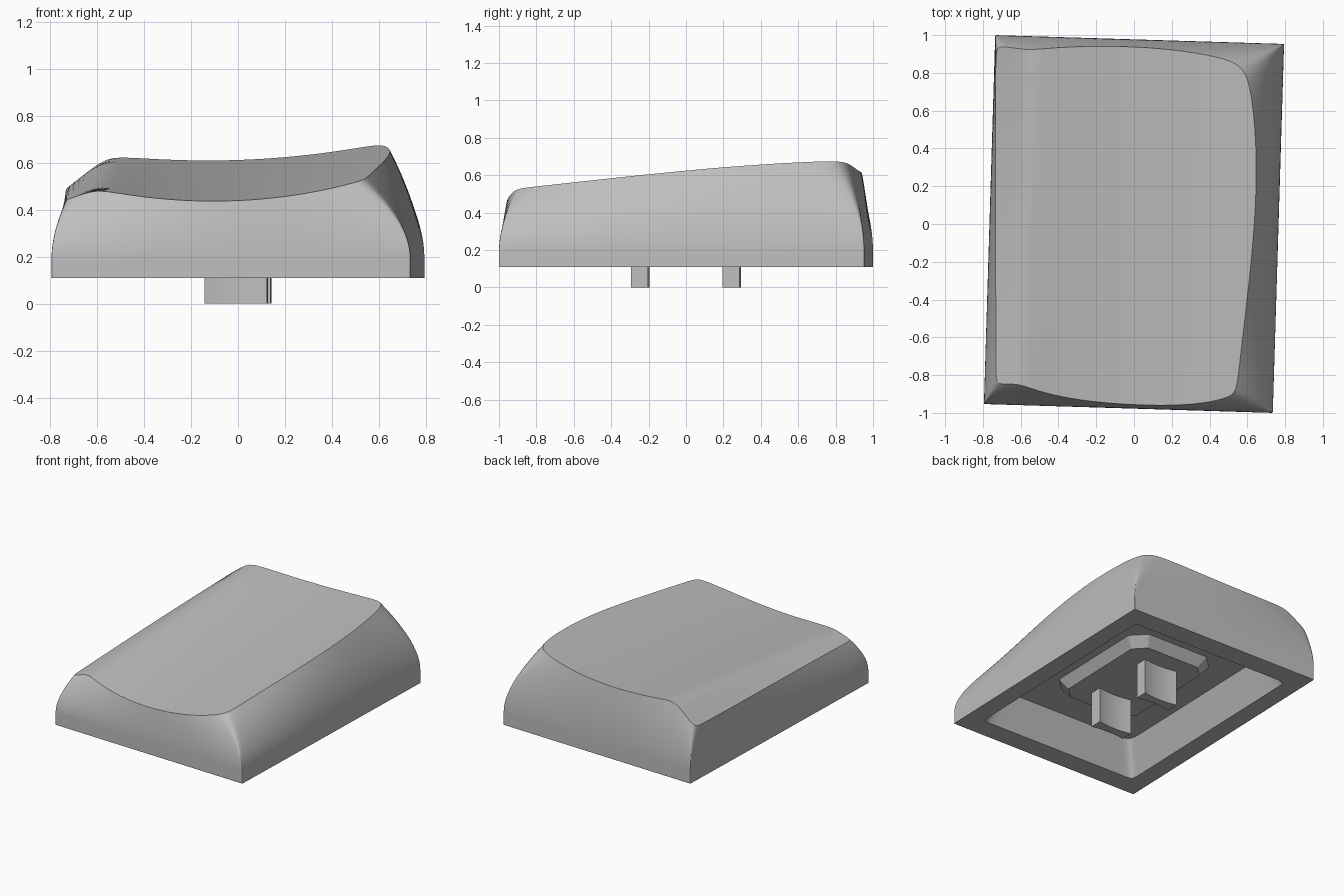
import bpy, bmesh
from math import sin, cos, pi, radians, sqrt

old = bpy.data.objects.get("Cube")
if old:
    bpy.data.objects.remove(old)

HALF_W, HALF_L = 0.765, 0.977
BASE_Z, BAND_Z, CEILING_Z = 0.11, 0.2, 0.33
TURN = radians(-1.75)
SEGS, WALL_RINGS, TOP_RINGS = 44, 16, 30

grey = bpy.data.materials.new("plain grey plastic")
grey.use_nodes = True
COLOUR = (0.52, 0.52, 0.52, 1)
grey.diffuse_color = COLOUR
grey.node_tree.nodes["Principled BSDF"].inputs["Base Color"].default_value = COLOUR


def turned(x, y):
    return x * cos(TURN) - y * sin(TURN), x * sin(TURN) + y * cos(TURN)


def finish(name, bm, angle=30):
    bmesh.ops.recalc_face_normals(bm, faces=bm.faces)
    mesh = bpy.data.meshes.new(name)
    bm.to_mesh(mesh)
    bm.free()
    mesh.materials.append(grey)
    obj = bpy.data.objects.new(name, mesh)
    bpy.context.collection.objects.link(obj)
    bpy.ops.object.select_all(action='DESELECT')
    obj.select_set(True)
    bpy.context.view_layer.objects.active = obj
    bpy.ops.object.shade_smooth_by_angle(angle=radians(angle))
    return obj


def add_ring(bm, points):
    return [bm.verts.new(p) for p in points]


def bridge(bm, a, b):
    n = len(a)
    for i in range(n):
        j = (i + 1) % n
        bm.faces.new((a[i], a[j], b[j], b[i]))


def rounded(u, v, n):
    # pulls the corners of the unit square in, softer for a small n
    s = (abs(u) ** n + abs(v) ** n) ** (-1 / n)
    return u * s, v * s


def wall_point(u, v, z):
    # walls lean in more with height and more towards the corners
    q = (max(0, z - BAND_Z) / 0.4) ** 1.8
    u, v = rounded(u, v, 22 / max(q, 0.05))
    right = HALF_W - q * (0.115 + 0.095 * v * v - 0.0675 * v)
    left = -HALF_W + q * (0.06 - 0.07 * v + 0.02 * v * v)
    back = HALF_L - q * (0.038 + 0.05 * u * u)
    front = -HALF_L + q * (0.057 + 0.138 * u * u - 0.06 * u)
    return turned(left + (right - left) * (u + 1) / 2,
                  front + (back - front) * (v + 1) / 2)


def top_height(x, y):
    # sloping dished top that rolls down along one long edge
    dish = 0.525 + 0.092 * y + (0.175 - 0.028 * y) * (x + 0.12) ** 2
    t = -0.585 + 0.03 * y - x
    return dish - (0.8 + 0.2 * y) * (t + sqrt(t * t + 0.0025)) / 2


def rim_height(u, v):
    low, high = BAND_Z, 0.9
    for _ in range(40):
        mid = (low + high) / 2
        if mid < top_height(*wall_point(u, v, mid)):
            low = mid
        else:
            high = mid
    return low


# Perimeter of the unit square, denser near the corners
side = [sin(pi * (i / SEGS - 0.5)) for i in range(SEGS)]
square = ([(t, -1) for t in side] + [(1, t) for t in side]
          + [(-t, 1) for t in side] + [(-1, -t) for t in side])

# Cap shell: outer walls
bm = bmesh.new()
rims = [rim_height(u, v) for u, v in square]
bottom = add_ring(bm, [(*wall_point(u, v, BASE_Z), BASE_Z) for u, v in square])
ring = bottom
for k in range(WALL_RINGS + 1):
    points = []
    for (u, v), rim in zip(square, rims):
        z = BAND_Z + (rim - BAND_Z) * k / WALL_RINGS
        points.append((*wall_point(u, v, z), z))
    upper = add_ring(bm, points)
    bridge(bm, ring, upper)
    ring = upper

# Cap shell: dished top
edge = [v.co.copy() for v in ring]
for k in range(TOP_RINGS - 1, 0, -1):
    f = k / TOP_RINGS
    inner = add_ring(bm, [(p.x * f, p.y * f, top_height(p.x * f, p.y * f)) for p in edge])
    bridge(bm, ring, inner)
    ring = inner
centre = bm.verts.new((0, 0, top_height(0, 0)))
for i, vert in enumerate(ring):
    bm.faces.new((vert, ring[(i + 1) % len(ring)], centre))

# Cap shell: bottom rim and hollow underside with leaning walls
ring = bottom
for half_x, half_y, z, n in ((0.635, 0.825, BASE_Z, 50), (0.535, 0.725, CEILING_Z, 22)):
    points = []
    for u, v in square:
        a, b = rounded(u, v, n)
        points.append((*turned(a * half_x, b * half_y), z))
    inner = add_ring(bm, points)
    bridge(bm, ring, inner)
    ring = inner
bm.faces.new(ring)
finish("cap_shell", bm)


def prism(name, sections, angle=30):
    # stacks (outline, z) sections and closes both ends
    bm = bmesh.new()
    rings = [add_ring(bm, [(*turned(x, y), z) for x, y in outline]) for outline, z in sections]
    for a, b in zip(rings, rings[1:]):
        bridge(bm, a, b)
    bm.faces.new(rings[0])
    bm.faces.new(rings[-1])
    return finish(name, bm, angle)


def cut_corner_rect(hx, hy, c):
    return [(hx - c, -hy), (hx, c - hy), (hx, hy - c), (hx - c, hy),
            (c - hx, hy), (-hx, hy - c), (-hx, c - hy), (c - hx, -hy)]


# Raised mount under the ceiling
prism("stem_mount", [(cut_corner_rect(0.29, 0.42, 0.08), 0.26),
                     (cut_corner_rect(0.35, 0.48, 0.1), CEILING_Z + 0.01)], 20)

# Two prongs with hollowed faces
steps = [i / 8 - 1 for i in range(17)]
for name, y in (("front_prong", -0.245), ("back_prong", 0.245)):
    outline = [(0.133 * t, y - 0.03 - 0.015 * t * t) for t in steps]
    outline += [(0.133 * t, y + 0.03 + 0.015 * t * t) for t in reversed(steps)]
    prism(name, [(outline, 0), (outline, 0.27)])
